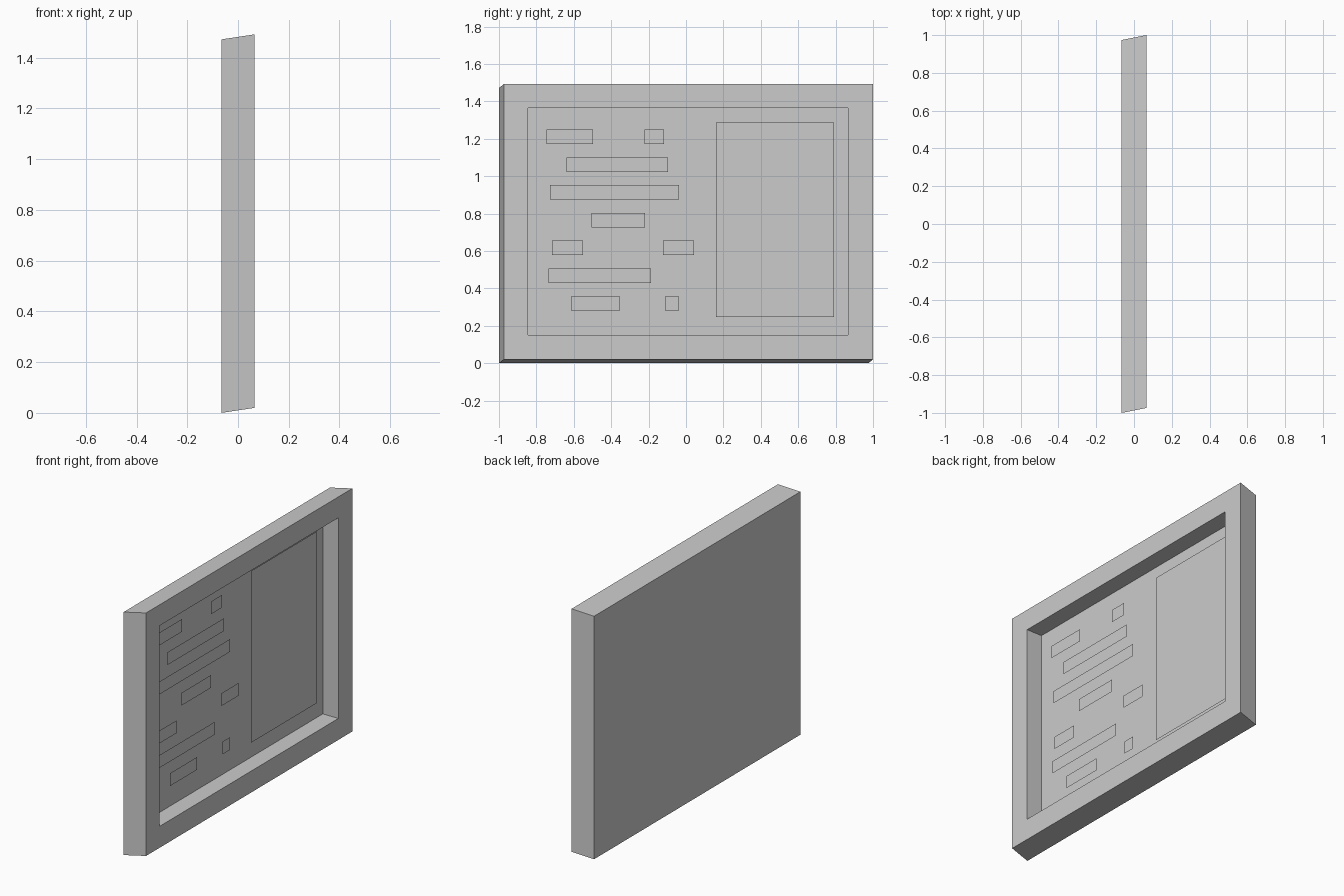
import bpy
import bmesh

cube = bpy.data.objects.get("Cube")
if cube:
    bpy.data.objects.remove(cube, do_unlink=True)

grey = bpy.data.materials.new("plain_grey")
grey.use_nodes = True
grey.diffuse_color = (0.6, 0.6, 0.6, 1)
grey.node_tree.nodes["Principled BSDF"].inputs["Base Color"].default_value = (0.6, 0.6, 0.6, 1)

FACE, BACK, FLOOR = 0.066, -0.066, -0.038


def finish(name, bm):
    mesh = bpy.data.meshes.new(name)
    bm.to_mesh(mesh)
    bm.free()
    mesh.materials.append(grey)
    obj = bpy.data.objects.new(name, mesh)
    bpy.context.collection.objects.link(obj)
    return obj


def loop(bm, x, y0, y1, z0, z1):
    """Rectangle of vertices, counter-clockwise seen from +x."""
    return [bm.verts.new((x, y, z)) for y, z in ((y0, z0), (y1, z0), (y1, z1), (y0, z1))]


def plate(name, x, *rect):
    bm = bmesh.new()
    bm.faces.new(loop(bm, x, *rect))
    return finish(name, bm)


# Skewed slab with a straight-walled recess in its +x side
bm = bmesh.new()
loops = [
    loop(bm, BACK, -1, 0.974, 0, 1.472),
    loop(bm, FACE, -0.974, 1, 0.02, 1.492),
    loop(bm, FACE, -0.845, 0.866, 0.15, 1.365),
    loop(bm, FLOOR, -0.845, 0.866, 0.15, 1.365),
]
bm.faces.new(loops[0][::-1])
for a, b in zip(loops, loops[1:]):
    for i in range(4):
        j = (i + 1) % 4
        bm.faces.new((a[i], a[j], b[j], b[i]))
bm.faces.new(loops[-1])
finish("tray_frame", bm)

# Tall picture panel with its inset
plate("side_panel", FLOOR + 0.012, 0.16, 0.792, 0.247, 1.287)
plate("side_panel_inset", FLOOR + 0.014, 0.219, 0.736, 0.307, 1.23)

# Rows of bars, listed from the top: (start, end) along y
rows = [
    [(-0.745, -0.498), (-0.221, -0.118)],
    [(-0.638, -0.096)],
    [(-0.728, -0.038)],
    [(-0.505, -0.219)],
    [(-0.717, -0.551), (-0.123, 0.042)],
    [(-0.735, -0.187)],
    [(-0.616, -0.353), (-0.113, -0.038)],
]
for r, bars in enumerate(rows):
    z = 1.172 - r * 0.1485
    for n, (y0, y1) in enumerate(bars):
        plate(f"bar_row_{r + 1}_{n + 1}", FLOOR + 0.012, y0, y1, z, z + 0.077)
